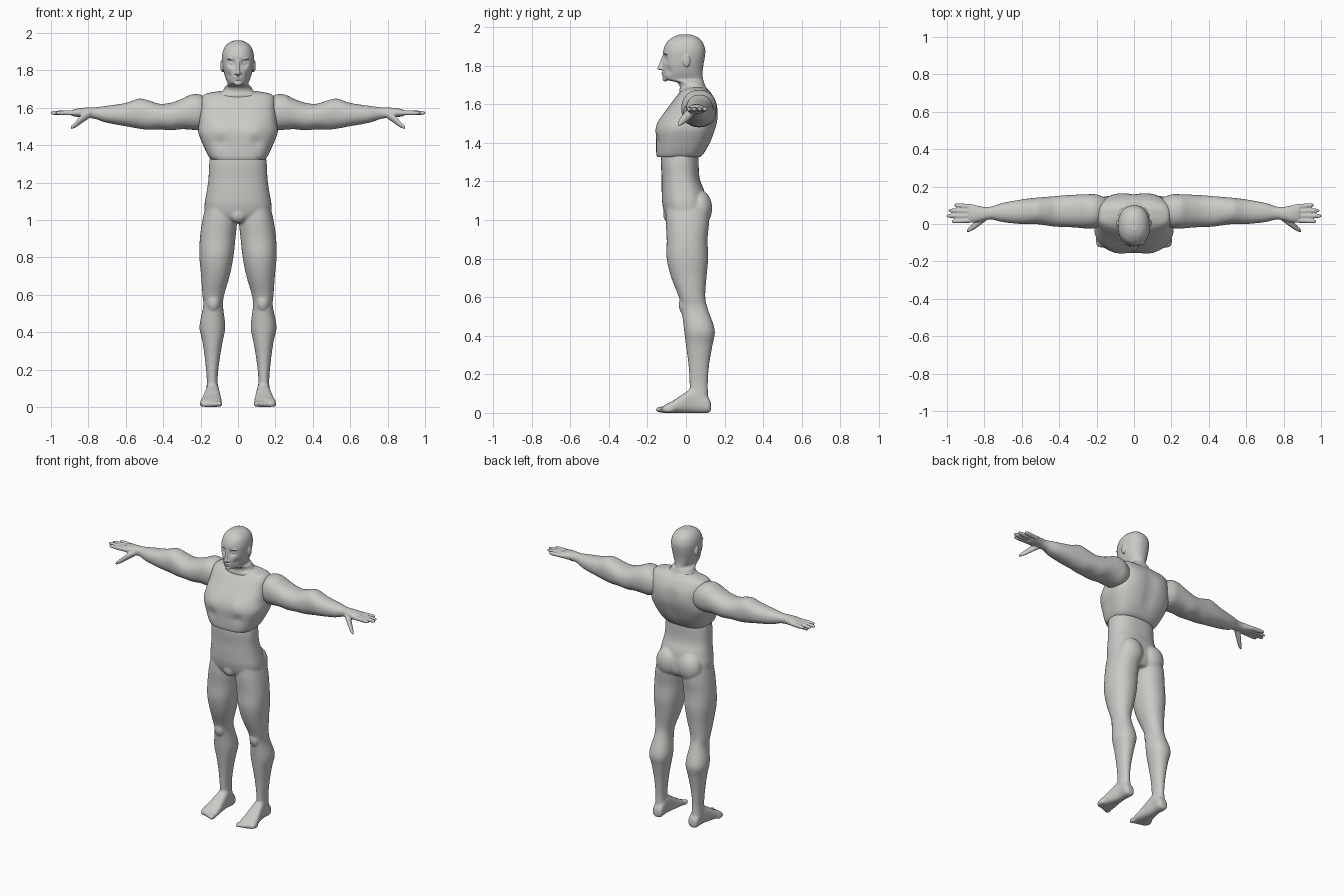
import bpy, bmesh, math
from mathutils import Vector, Matrix

cube = bpy.data.objects.get("Cube")
if cube:
    bpy.data.objects.remove(cube, do_unlink=True)

skin = bpy.data.materials.new("warm_grey")
skin.use_nodes = True
skin.diffuse_color = (.6, .59, .57, 1)
skin.node_tree.nodes["Principled BSDF"].inputs["Base Color"].default_value = skin.diffuse_color


def catmull(a, b, c, d, t):
    """Smooth curve value between b and c."""
    return b + t * ((c - a) + t * ((2 * a - 5 * b + 4 * c - d) + t * (3 * (b - c) + d - a))) / 2


def loft(bm, axis, rows, power=2.2, segs=40, steps=5):
    """Skin rounded sections; each row is a position and the section's two extents."""
    smooth_rows = []
    last = len(rows) - 1
    for i in range(last):
        near = [rows[max(0, i - 1)], rows[i], rows[i + 1], rows[min(last, i + 2)]]
        for s in range(steps):
            smooth_rows.append([catmull(*vals, s / steps) for vals in zip(*near)])
    smooth_rows.append(rows[last])
    rings = []
    for pos, u0, u1, v0, v1 in smooth_rows:
        ring = []
        for k in range(segs):
            angle = math.tau * k / segs
            c, s = math.cos(angle), math.sin(angle)
            u = (u0 + u1) / 2 + (u1 - u0) / 2 * math.copysign(abs(c) ** (2 / power), c)
            v = (v0 + v1) / 2 + (v1 - v0) / 2 * math.copysign(abs(s) ** (2 / power), s)
            point = {"x": (pos, u, v), "y": (u, pos, v), "z": (u, v, pos)}[axis]
            ring.append(bm.verts.new(point))
        rings.append(ring)
    for low, high in zip(rings, rings[1:]):
        for k in range(segs):
            n = (k + 1) % segs
            bm.faces.new((low[k], low[n], high[n], high[k]))
    bm.faces.new(rings[0])
    bm.faces.new(rings[-1])


def even(rows):
    """Expand rows of height, half width, front and back."""
    return [(z, -w, w, front, back) for z, w, front, back in rows]


def blob(bm, centre, radii):
    """Add an ellipsoid muscle or feature."""
    place = Matrix.Translation(centre) @ Matrix.Diagonal((*radii, 1))
    bmesh.ops.create_icosphere(bm, subdivisions=3, radius=1, matrix=place)


def push(bm, centre, radius, offset):
    """Soft sculpting stroke around a point."""
    for vert in bm.verts:
        gap = (vert.co - Vector(centre)).length / radius
        vert.co += Vector(offset) * math.exp(-gap * gap)


def mirror_half(bm):
    """Copy everything so far to the other side."""
    copy = bmesh.ops.duplicate(bm, geom=bm.verts[:] + bm.edges[:] + bm.faces[:])
    for item in copy["geom"]:
        if isinstance(item, bmesh.types.BMVert):
            item.co.x *= -1


def finish(bm, name, voxel=None, relax=4):
    """Turn the mesh into a smooth object, fusing overlapping forms if asked."""
    bmesh.ops.recalc_face_normals(bm, faces=bm.faces[:])
    mesh = bpy.data.meshes.new(name)
    bm.to_mesh(mesh)
    bm.free()
    mesh.materials.append(skin)
    mesh.shade_smooth()
    obj = bpy.data.objects.new(name, mesh)
    bpy.context.scene.collection.objects.link(obj)
    if voxel:
        fuse = obj.modifiers.new("fuse", "REMESH")
        fuse.mode = "VOXEL"
        fuse.voxel_size = voxel
        fuse.use_smooth_shade = True
        soften = obj.modifiers.new("soften", "SMOOTH")
        soften.factor = .5
        soften.iterations = relax
    return obj


# Legs and feet
body = bmesh.new()
loft(body, "z", [
    (1.08, .02, .17, -.1, .11), (1, .006, .19, -.105, .12), (.9, .014, .204, -.1, .112),
    (.8, .025, .206, -.1, .115), (.7, .045, .197, -.076, .106), (.6, .074, .19, -.037, .1),
    (.54, .08, .186, -.024, .113), (.43, .068, .206, -.01, .149), (.35, .082, .19, 0, .137),
    (.25, .099, .176, .013, .12), (.15, .109, .167, .019, .113), (.08, .104, .169, .02, .116),
    (.02, .105, .165, .03, .12)])
loft(body, "y", [
    (.13, .118, .152, .015, .045), (.115, .1, .168, 0, .08), (.05, .1, .17, 0, .13),
    (0, .095, .18, 0, .108), (-.06, .088, .195, 0, .068), (-.1, .086, .203, 0, .046),
    (-.125, .095, .193, 0, .03)], power=2.6)
for toe in range(5):
    blob(body, (.1 + .023 * toe, -.128 + .01 * toe, .017), (.016 - .001 * toe, .029, .017))
blob(body, (.132, -.015, .56), (.032, .022, .045))       # kneecap
blob(body, (.082, .07, 1.06), (.082, .066, .095))        # buttock
mirror_half(body)

# Hips and waist
loft(body, "z", even([
    (1.42, .13, -.11, .06), (1.32, .152, -.13, .065), (1.22, .158, -.126, .07),
    (1.15, .168, -.126, .095), (1.08, .179, -.122, .11), (1.02, .17, -.105, .11),
    (.985, .11, -.07, .09)]), power=2.4)
blob(body, (0, -.085, 1.03), (.045, .034, .045))
finish(body, "waist_and_legs", .007)

# Chest shell with a clean lower edge
chest = bmesh.new()
loft(chest, "z", even([
    (1.325, .143, -.15, .072), (1.345, .16, -.154, .092), (1.4, .186, -.154, .125),
    (1.47, .212, -.15, .15), (1.53, .207, -.128, .16), (1.6, .2, -.08, .157),
    (1.65, .195, -.042, .135), (1.675, .172, -.015, .112), (1.69, .1, .02, .09)]),
    power=2.9, segs=96, steps=8)
for side in (-1, 1):
    push(chest, (side * .09, -.15, 1.49), .06, (0, -.012, 0))      # pectoral
    push(chest, (side * .09, .16, 1.54), .07, (0, .006, 0))        # shoulder blade
    push(chest, (side * .1, -.16, 1.415), .03, (0, .008, 0))       # crease under the pectoral
for level in range(6):
    push(chest, (0, .14, 1.38 + .04 * level), .03, (0, -.006, 0))  # spine
torso = finish(chest, "chest")
bpy.context.view_layer.objects.active = torso
torso.select_set(True)
bpy.ops.object.shade_smooth_by_angle(angle=math.radians(50))

# Arms with palms
arm = bmesh.new()
loft(arm, "x", [
    (.15, .01, .14, 1.5, 1.64), (.2, -.02, .158, 1.482, 1.67), (.25, -.024, .159, 1.483, 1.671),
    (.3, -.02, .157, 1.486, 1.648), (.36, -.016, .154, 1.48, 1.627), (.42, -.014, .149, 1.485, 1.622),
    (.48, -.006, .144, 1.483, 1.64), (.53, 0, .14, 1.489, 1.649), (.6, 0, .131, 1.502, 1.626),
    (.7, .01, .113, 1.52, 1.611), (.76, .024, .094, 1.54, 1.603), (.8, .019, .091, 1.546, 1.602),
    (.85, .008, .1, 1.55, 1.598), (.885, .012, .1, 1.556, 1.59)])
# Fingers and thumb
for n, tip in enumerate((.975, 1.003, .992, .96)):
    root_y, tip_y = .02 + .024 * n, .014 + .029 * n
    rows = []
    for t, r in ((0, .013), (.5, .0125), (.85, .011), (1, .005)):
        x, y = .86 + (tip - .86) * t, root_y + (tip_y - root_y) * t
        rows.append((x, y - r, y + r, 1.573 - r, 1.573 + r))
    loft(arm, "x", rows, segs=16)
thumb = [(x, y - r, y + r, z - r, z + r) for x, y, z, r in (
    (.785, .04, 1.57, .018), (.83, .01, 1.543, .022), (.87, -.022, 1.51, .016), (.895, -.038, 1.492, .007))]
loft(arm, "x", thumb, segs=16)
mirror_half(arm)
finish(arm, "arms", .0045, 3)

# Head and neck
head = bmesh.new()
loft(head, "z", even([
    (1.55, .12, -.02, .11), (1.62, .135, -.03, .12), (1.665, .13, -.035, .12),
    (1.69, .084, -.032, .103), (1.712, .071, -.045, .094), (1.722, .06, -.085, .09),
    (1.733, .056, -.114, .088), (1.76, .067, -.12, .086), (1.8, .078, -.121, .09),
    (1.84, .084, -.119, .097), (1.88, .085, -.117, .1), (1.92, .074, -.1, .087),
    (1.947, .05, -.068, .06), (1.96, .02, -.035, .028)]), segs=72)
for side in (-1, 1):
    push(head, (side * .034, -.11, 1.838), .02, (0, .016, 0))       # eye socket
    push(head, (side * .05, -.09, 1.775), .02, (-side * .005, .005, 0))  # cheek hollow
    blob(head, (side * .033, -.091, 1.839), (.015, .013, .009))     # eye
    blob(head, (side * .034, -.1, 1.862), (.026, .014, .006))       # brow
    blob(head, (side * .085, .003, 1.825), (.01, .019, .034))       # ear
    blob(head, (side * .011, -.122, 1.784), (.009, .012, .008))     # nostril
loft(head, "z", even([
    (1.776, .008, -.135, -.1), (1.785, .013, -.148, -.1), (1.81, .009, -.138, -.1),
    (1.85, .01, -.123, -.09)]), segs=20)                            # nose
for height, width in ((1.763, .024), (1.752, .02)):
    blob(head, (0, -.116, height), (width, .011, .005))             # lips
blob(head, (0, -.108, 1.732), (.022, .014, .014))                   # chin
finish(head, "head_and_neck", .0035, 2)
